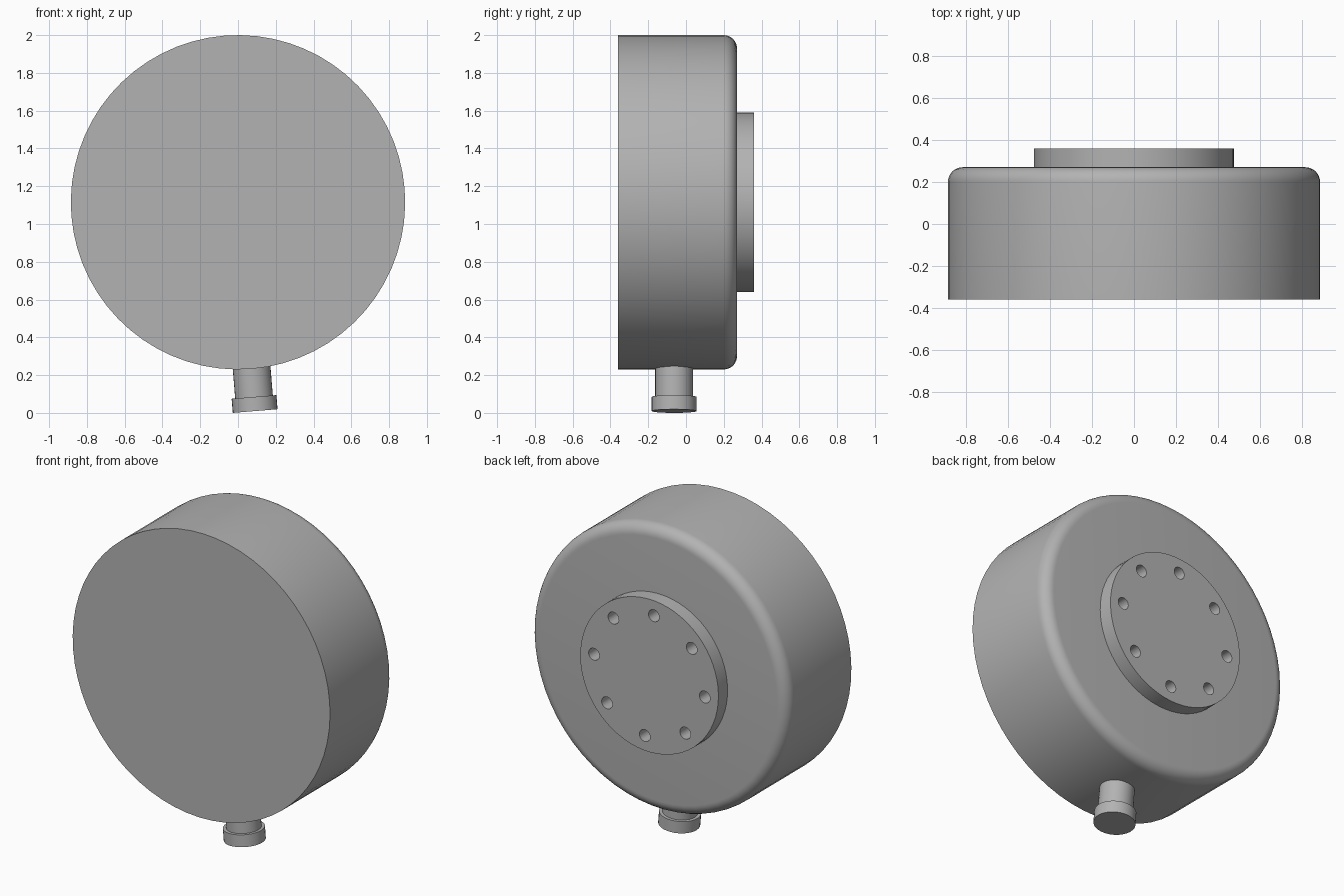
import bpy, bmesh, math
from mathutils import Matrix, Vector

CENTRE_Z = 1.115
TILT = math.radians(4.7)      # the whole assembly is turned slightly about y

default = bpy.data.objects.get("Cube")
if default:
    bpy.data.objects.remove(default, do_unlink=True)

grey = bpy.data.materials.new("plain_grey")
grey.use_nodes = True
grey.diffuse_color = (0.45, 0.45, 0.45, 1)
grey.node_tree.nodes["Principled BSDF"].inputs["Base Color"].default_value = grey.diffuse_color

# local z (cylinder axis) points to +y for the body, downward for the outlet
TO_BACK = Matrix.Rotation(-math.pi / 2, 4, "X")
TO_BOTTOM = Matrix.Rotation(math.pi, 4, "X")
PLACE = Matrix.Translation((0, 0, CENTRE_Z)) @ Matrix.Rotation(-TILT, 4, "Y")


def cylinder(name, radius, start, end, axis=TO_BACK, offset=(0, 0, 0), fillet=0, sides=64):
    """Cylinder between two distances along an axis through the centre."""
    bm = bmesh.new()
    bmesh.ops.create_cone(bm, cap_ends=True, segments=sides, radius1=radius,
                          radius2=radius, depth=end - start,
                          matrix=Matrix.Translation((0, 0, (start + end) / 2)))
    if fillet:
        rim = [e for e in bm.edges if all(v.co.z > end - 0.001 for v in e.verts)]
        bmesh.ops.bevel(bm, geom=rim, offset=fillet, segments=8, profile=0.5, affect="EDGES")
    bm.transform(PLACE @ Matrix.Translation(Vector(offset)) @ axis)
    bmesh.ops.recalc_face_normals(bm, faces=bm.faces)
    mesh = bpy.data.meshes.new(name)
    bm.to_mesh(mesh)
    bm.free()
    mesh.materials.append(grey)
    obj = bpy.data.objects.new(name, mesh)
    bpy.context.collection.objects.link(obj)
    return obj


def cut(target, cutter):
    """Subtract the cutter, then discard it."""
    mod = target.modifiers.new("cut", "BOOLEAN")
    mod.operation, mod.solver, mod.object = "DIFFERENCE", "EXACT", cutter
    graph = bpy.context.evaluated_depsgraph_get()
    mesh = bpy.data.meshes.new_from_object(target.evaluated_get(graph))
    target.modifiers.clear()
    target.data = mesh
    bpy.data.objects.remove(cutter, do_unlink=True)


# Drum with a rounded back rim
body = cylinder("drum_body", 0.885, -0.36, 0.27, fillet=0.07)

# Mounting flange with a central bore and a ring of bolt holes
flange = cylinder("mounting_flange", 0.475, 0.265, 0.36)
cut(flange, cylinder("bore_cutter", 0.24, 0.2, 0.5, sides=48))
for i in range(8):
    a = i * math.pi / 4
    spot = (0.382 * math.cos(a), 0, 0.382 * math.sin(a))
    cut(flange, cylinder("hole_cutter", 0.037, 0.2, 0.5, offset=spot, sides=20))

# Outlet below: neck and cap
neck = cylinder("outlet_neck", 0.1, 0.8, 1.05, TO_BOTTOM, (0, -0.063, 0), sides=32)
cap = cylinder("outlet_cap", 0.119, 1.034, 1.109, TO_BOTTOM, (0, -0.063, 0), sides=32)

# Smooth curved walls, sharp edges
bpy.ops.object.select_all(action="DESELECT")
for obj in (body, flange, neck, cap):
    obj.select_set(True)
bpy.context.view_layer.objects.active = body
bpy.ops.object.shade_smooth_by_angle(angle=math.radians(30))
